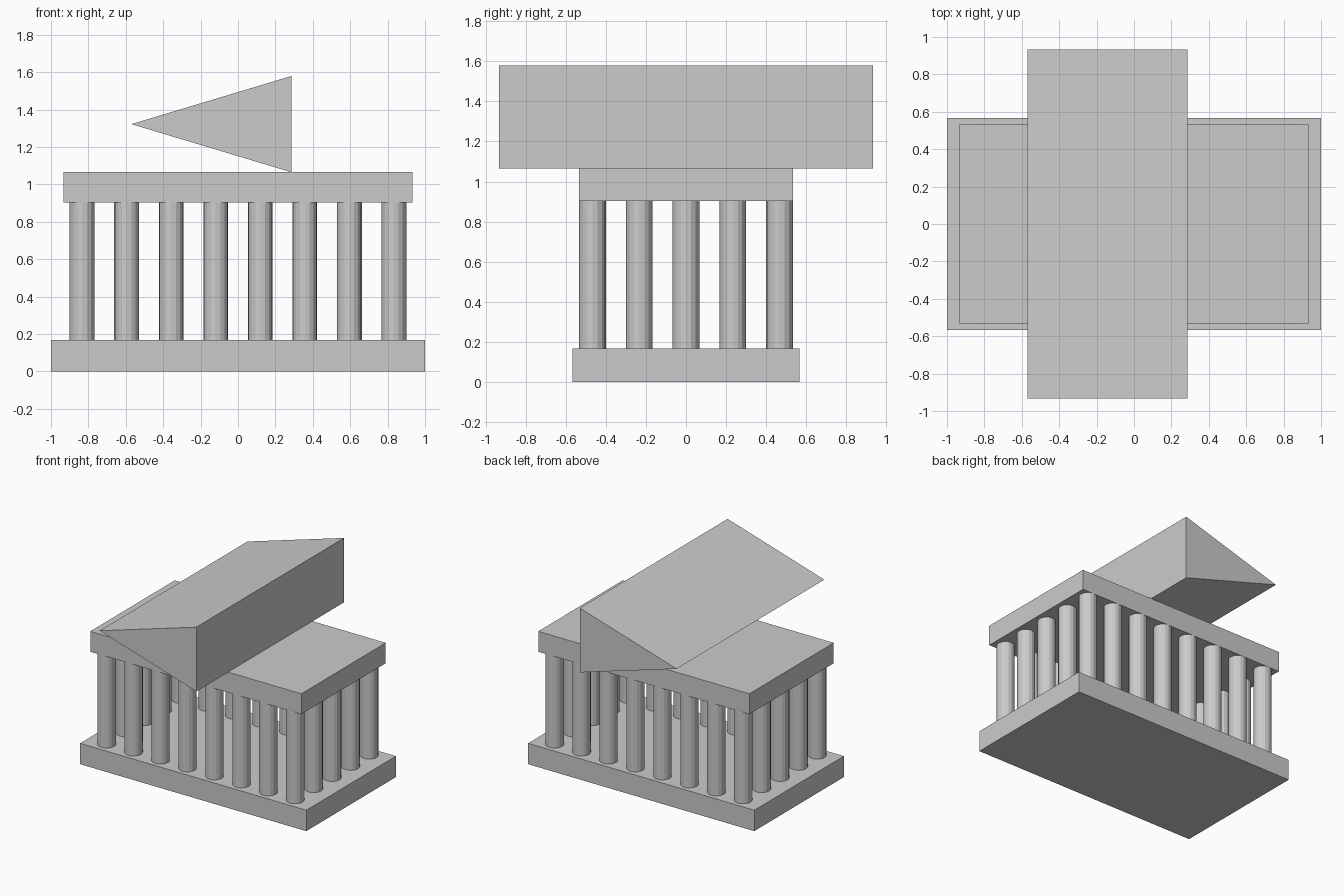
import bpy, bmesh
from mathutils import Matrix

if "Cube" in bpy.data.objects:
    bpy.data.objects.remove(bpy.data.objects["Cube"])


def finish(name, bm):
    bmesh.ops.recalc_face_normals(bm, faces=bm.faces)
    mesh = bpy.data.meshes.new(name)
    bm.to_mesh(mesh)
    bm.free()
    obj = bpy.data.objects.new(name, mesh)
    bpy.context.collection.objects.link(obj)
    return obj


def slab(name, half_x, half_y, z0, z1):
    bm = bmesh.new()
    m = Matrix.Translation((0, 0, (z0 + z1) / 2)) @ Matrix.Diagonal(
        (2 * half_x, 2 * half_y, z1 - z0, 1))
    bmesh.ops.create_cube(bm, size=1, matrix=m)
    return finish(name, bm)


Z_FLOOR, Z_LINTEL, Z_TOP = 0.167, 0.904, 1.067
COL_X, COL_Y, COL_R = 0.833, 0.467, 0.0667

# Base and entablature slabs
slab("base_platform", 1.0, 0.566, 0.0, Z_FLOOR)
slab("entablature", 0.933, 0.533, Z_LINTEL, Z_TOP)


# Columns around the perimeter: 8 along the long sides, 5 along the short
def column(name, x, y):
    bm = bmesh.new()
    bmesh.ops.create_cone(
        bm, cap_ends=True, segments=16, radius1=COL_R, radius2=COL_R,
        depth=Z_LINTEL - Z_FLOOR,
        matrix=Matrix.Translation((x, y, (Z_FLOOR + Z_LINTEL) / 2)))
    return finish(name, bm)


NX, NY = 8, 5
for i in range(NX):
    for j in range(NY):
        if i in (0, NX - 1) or j in (0, NY - 1):
            column(f"column_{i}_{j}",
                   -COL_X + 2 * COL_X * i / (NX - 1),
                   -COL_Y + 2 * COL_Y * j / (NY - 1))

# Roof: triangular prism lying along y, its sharp edge pointing to -x
bm = bmesh.new()
profile = [(-0.57, 1.322), (0.285, 1.065), (0.285, 1.579)]
face = bm.faces.new([bm.verts.new((x, -0.933, z)) for x, z in profile])
ext = bmesh.ops.extrude_face_region(bm, geom=[face], use_keep_orig=True)
bmesh.ops.translate(
    bm, vec=(0, 1.866, 0),
    verts=[g for g in ext["geom"] if isinstance(g, bmesh.types.BMVert)])
finish("roof_prism", bm)
